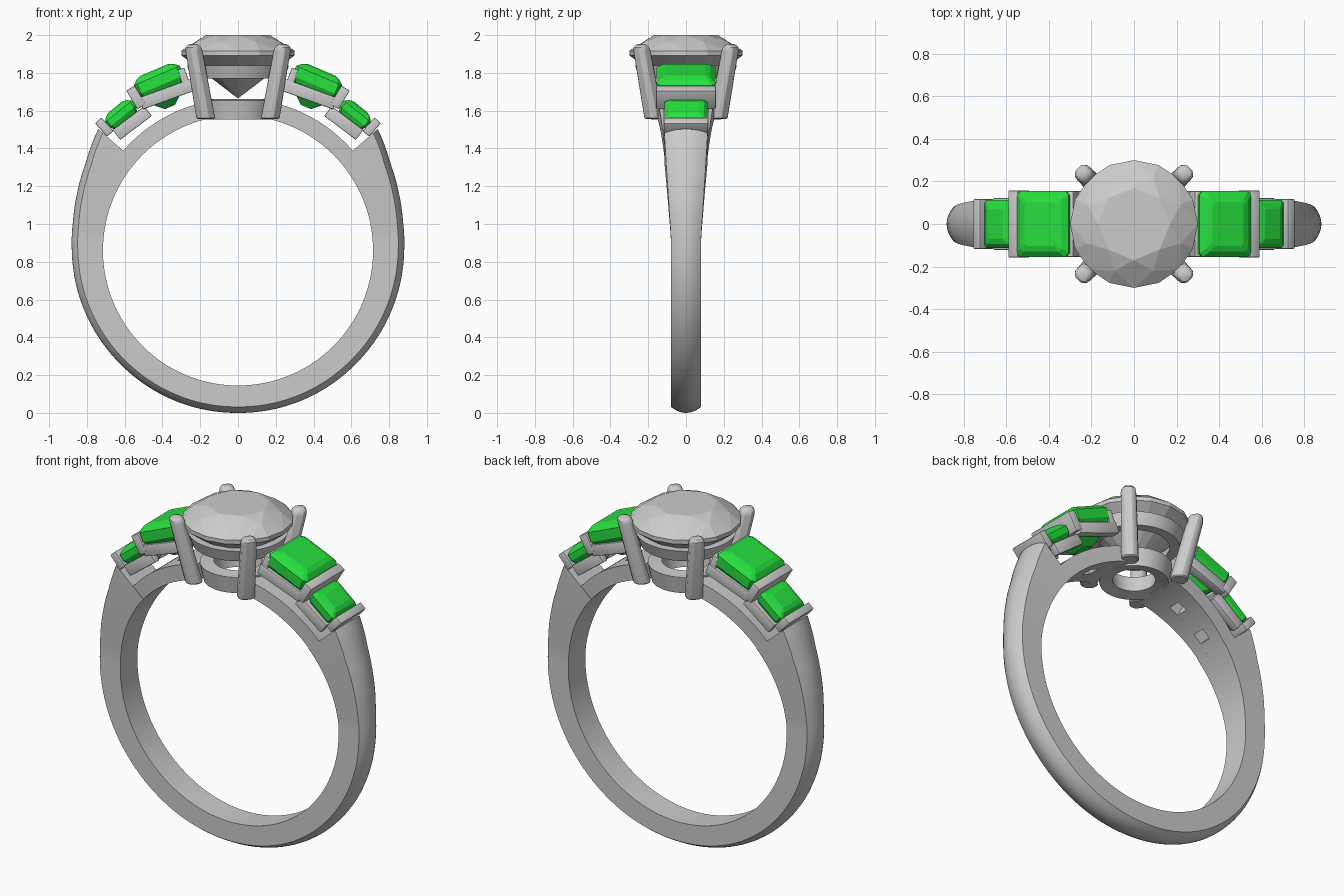
import bpy, bmesh
from math import sin, cos, asin, pi, radians, degrees

if "Cube" in bpy.data.objects:
    bpy.data.objects.remove(bpy.data.objects["Cube"])

CZ, R_IN = 0.86, 0.715          # finger hole centre height and radius
green = bpy.data.materials.new("green_stone")
green.diffuse_color = (0.02, 0.75, 0.05, 1)
green.use_nodes = True
green.node_tree.nodes["Principled BSDF"].inputs["Base Color"].default_value = green.diffuse_color


def finish(bm, name, smooth=True, mat=None):
    bmesh.ops.recalc_face_normals(bm, faces=bm.faces)
    me = bpy.data.meshes.new(name)
    bm.to_mesh(me)
    bm.free()
    ob = bpy.data.objects.new(name, me)
    bpy.context.collection.objects.link(ob)
    if mat:
        me.materials.append(mat)
    if smooth:
        bpy.ops.object.select_all(action='DESELECT')
        ob.select_set(True)
        bpy.context.view_layer.objects.active = ob
        bpy.ops.object.shade_smooth_by_angle(angle=radians(30))
    return ob


def loft(name, rings, closed=False):
    """Skin a list of equal-length point rings; cap the ends unless closed."""
    bm = bmesh.new()
    vs = [[bm.verts.new(p) for p in r] for r in rings]
    n = len(vs[0])
    pairs = list(zip(vs, vs[1:])) + ([(vs[-1], vs[0])] if closed else [])
    for a, b in pairs:
        for i in range(n):
            j = (i + 1) % n
            bm.faces.new((a[i], a[j], b[j], b[i]))
    if not closed:
        bm.faces.new(vs[0])
        bm.faces.new(vs[-1])
    return finish(bm, name)


def hull(name, pts, mat=None):
    bm = bmesh.new()
    for p in pts:
        bm.verts.new(p)
    bmesh.ops.convex_hull(bm, input=bm.verts)
    bmesh.ops.dissolve_limit(bm, angle_limit=0.01, verts=bm.verts, edges=bm.edges)
    return finish(bm, name, False, mat)


def box(name, sx, sy, sz, bevel=0.006):
    bm = bmesh.new()
    bmesh.ops.create_cube(bm, size=1)
    bmesh.ops.scale(bm, vec=(sx, sy, sz), verts=bm.verts)
    bmesh.ops.bevel(bm, geom=bm.edges[:], offset=bevel, segments=2, affect='EDGES', profile=0.5)
    return finish(bm, name)


def place(ob, side, x, z, tilt, y=0):
    ob.location = (side * x, y, z)
    ob.rotation_euler = (0, side * radians(tilt), 0)


def lerp_table(t, table):
    for (a, va), (b, vb) in zip(table, table[1:]):
        if t <= b:
            return va + (vb - va) * max(0, (t - a) / (b - a))
    return table[-1][1]


def circle(r, z, n, off=0.0):
    return [(r * cos(2 * pi * (i + off) / n), r * sin(2 * pi * (i + off) / n), z) for i in range(n)]


# Shank: D-shaped section swept round the finger, growing towards the shoulders
APEX = [(-90, .86), (-45, .866), (0, .88), (10, .887), (20, .905), (30, .93), (41, .98)]
WIDTH = [(-90, .08), (5, .08), (41, .115)]
rings = []
for k in range(101):
    th = radians(41 - 262 * k / 100)
    e = degrees(asin(sin(th)))
    apex, w = lerp_table(e, APEX), lerp_table(e, WIDTH)
    sec = [(R_IN, -w)] + [(apex - .032 * (j / 5) ** 2, w * j / 5) for j in range(-5, 6)] + [(R_IN, w)]
    rings.append([(r * cos(th), y, CZ + r * sin(th)) for r, y in sec])
loft("shank", rings)


# Under-bridge: two side strips and cross pieces that leave small square windows
def arc_block(name, side, a0, a1, f0, f1):
    steps, out = 10, []
    for k in range(steps + 1):
        a = a0 + (a1 - a0) * k / steps
        t, w = radians(a), .11 + .04 * (a - 40) / 36
        y0, y1 = [.036 * f if abs(f) == 1 else w * f / 2 for f in (f0, f1)]
        out.append([(side * r * cos(t), y, CZ + r * sin(t))
                    for r, y in ((R_IN, y0), (.805, y0), (.805, y1), (R_IN, y1))])
    loft(name, out)


for s in (1, -1):
    for a0, a1, h0, h1 in ((40, 56, 46, 51), (56, 78, 62, 67)):
        arc_block("bridge_strip", s, a0, a1, 1, 2)
        arc_block("bridge_strip", s, a0, a1, -2, -1)
        arc_block("bridge_cross", s, a0, h0, -1, 1)
        arc_block("bridge_cross", s, h1, a1, -1, 1)


# Emerald-cut side stones: clipped rectangles stacked as steps
def step_stone(name, hx, hy, levels):
    pts = []
    for z, fx, fy in levels:
        x, y, c = hx * fx, hy * fy, hx * .14 * fx
        pts += [(i * a, j * b, z) for i in (1, -1) for j in (1, -1)
                for a, b in ((x, y - c), (x - c, y))]
    return hull(name, pts, green)


for s in (1, -1):
    place(step_stone("large_side_stone", .132, .155,
                     [(.088, .6, .66), (.078, .8, .84), (.055, 1, 1), (0, 1, 1),
                      (-.07, .7, .72), (-.125, .22, .35)]), s, .408, 1.735, 23)
    place(step_stone("small_side_stone", .09, .113,
                     [(.064, .5, .62), (.055, .78, .84), (.035, 1, 1), (0, 1, 1),
                      (-.05, .7, .72), (-.085, .25, .35)]), s, .61, 1.569, 39)
    # Rails under the stones on both faces
    for f in (1, -1):
        place(box("large_rail", .29, .055, .066), s, .378, 1.687, 20, f * .128)
        place(box("small_rail", .21, .045, .066), s, .56, 1.535, 37, f * .1)
    # Cross bars holding the stone ends
    place(box("inner_bar", .04, .31, .12), s, .283, 1.765, 20)
    place(box("middle_bar", .052, .316, .115), s, .54, 1.67, 31)
    place(box("end_bar", .046, .235, .095), s, .708, 1.513, 42)

# Centre stone: round brilliant
hull("centre_stone", circle(.17, 2, 8) + circle(.238, 1.966, 8, .5) + circle(.30, 1.917, 16)
     + circle(.30, 1.893, 16) + [(0, 0, 1.665)])


# Basket rings: turned sections
def turned(name, section, n=64):
    loft(name, [[(r * cos(2 * pi * i / n), r * sin(2 * pi * i / n), z) for r, z in section]
                for i in range(n)], True)


turned("upper_gallery_ring", [(.19, 1.77), (.245, 1.77), (.27, 1.84), (.215, 1.84)])
turned("base_ring", [(.115, 1.568), (.185, 1.553), (.205, 1.655), (.13, 1.662)])

# Four leaning claws with rounded tips
for sx in (1, -1):
    for sy in (1, -1):
        rings = []
        for z, c, r in ((1.556, .170, .044), (1.562, .171, .050), (1.915, .233, .045),
                        (1.935, .236, .041), (1.947, .237, .031), (1.953, .237, .015)):
            rings.append([(sx * c + r * cos(pi * k / 2 + d), sy * c + r * sin(pi * k / 2 + d), z)
                          for k in range(4) for d in (-.36, -.13, .13, .36)])
        loft("claw", rings)
